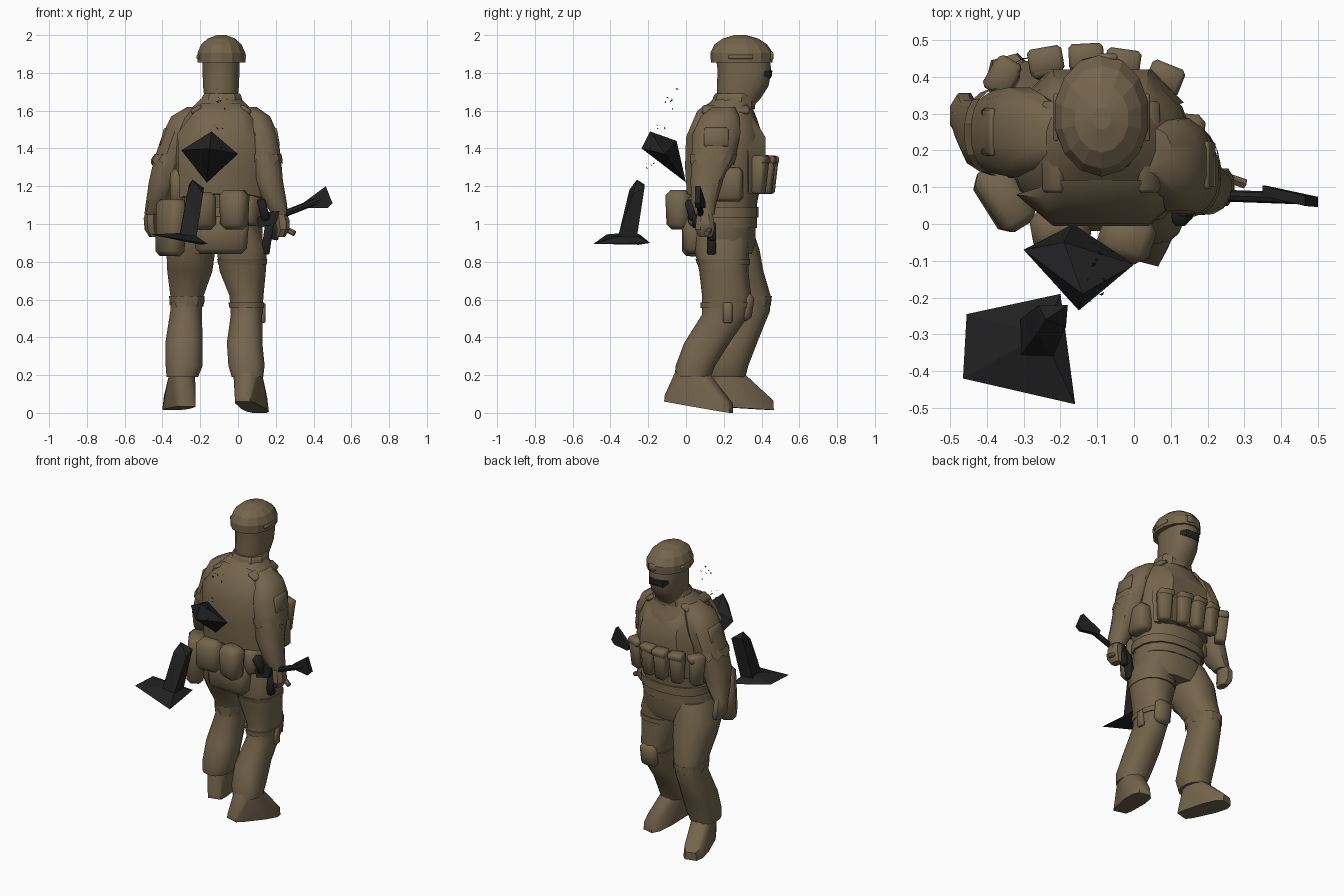
import bpy, bmesh, math, random
from mathutils import Vector, Euler, Matrix

random.seed(4)


def material(name, rgb):
    m = bpy.data.materials.new(name)
    m.diffuse_color = (*rgb, 1)
    return m


KHAKI = material("khaki cloth", (0.175, 0.129, 0.072))
BLACK = material("gun black", (0.016, 0.016, 0.017))


def finish(name, bm, mat, angle=35):
    bmesh.ops.recalc_face_normals(bm, faces=bm.faces)
    me = bpy.data.meshes.new(name)
    bm.to_mesh(me)
    bm.free()
    me.materials.append(mat)
    ob = bpy.data.objects.new(name, me)
    bpy.context.collection.objects.link(ob)
    bpy.ops.object.select_all(action='DESELECT')
    ob.select_set(True)
    bpy.context.view_layer.objects.active = ob
    bpy.ops.object.shade_smooth_by_angle(angle=math.radians(angle))
    return ob


def loft(name, rings, mat=KHAKI, n=14, power=0.85, angle=35, jag=0):
    """Skin horizontal rings given as (x, y, z, radius x, radius y); jag zigzags the lowest ring."""
    bm = bmesh.new()
    loops = []
    for k, (x, y, z, rx, ry) in enumerate(rings):
        loop = []
        for i in range(n):
            a = math.tau * (i + 0.5) / n
            c, s = math.cos(a), math.sin(a)
            dz = jag * (i % 2) if k == 0 else 0
            loop.append(bm.verts.new((x + math.copysign(abs(c) ** power, c) * rx,
                                      y + math.copysign(abs(s) ** power, s) * ry, z + dz)))
        loops.append(loop)
    for a, b in zip(loops, loops[1:]):
        for i in range(n):
            j = (i + 1) % n
            bm.faces.new((a[i], a[j], b[j], b[i]))
    if not jag:
        bm.faces.new(loops[0])
        bm.faces.new(loops[-1])
    return finish(name, bm, mat, angle)


def box(name, loc, size, rot=(0, 0, 0), mat=KHAKI, bevel=0.015, taper=1.0):
    """Bevelled box; taper scales its lower end."""
    bm = bmesh.new()
    bmesh.ops.create_cube(bm, size=1)
    for v in bm.verts:
        k = taper if v.co.z < 0 else 1
        v.co = Vector((v.co.x * size[0] * k, v.co.y * size[1] * k, v.co.z * size[2]))
    if bevel:
        bmesh.ops.bevel(bm, geom=bm.edges[:], offset=bevel, segments=1, affect='EDGES')
    r = Euler([math.radians(a) for a in rot]).to_matrix().to_4x4()
    bm.transform(Matrix.Translation(loc) @ r)
    return finish(name, bm, mat, 50)


def hull(name, pts, mat=BLACK, angle=10):
    bm = bmesh.new()
    for p in pts:
        bm.verts.new(p)
    res = bmesh.ops.convex_hull(bm, input=bm.verts[:])
    junk = [g for g in res["geom_interior"] if isinstance(g, bmesh.types.BMVert)]
    bmesh.ops.delete(bm, geom=junk, context='VERTS')
    return finish(name, bm, mat, angle)


def bar(name, p, q, w, h, mat=BLACK, n=8):
    """Straight rod from p to q with an oval section."""
    p, q = Vector(p), Vector(q)
    bm = bmesh.new()
    bmesh.ops.create_cone(bm, cap_ends=True, segments=n, radius1=0.5, radius2=0.5,
                          depth=(q - p).length)
    for v in bm.verts:
        v.co.x *= w
        v.co.y *= h
    bm.transform(Matrix.Translation((p + q) / 2) @ (q - p).to_track_quat('Z', 'Y').to_matrix().to_4x4())
    return finish(name, bm, mat)


# head, helmet and glasses
loft("head", [(-.09, .26, 1.6, .085, .095), (-.09, .27, 1.64, .087, .1), (-.09, .28, 1.665, .09, .115),
              (-.09, .3, 1.73, .097, .137), (-.09, .31, 1.81, .1, .142), (-.09, .3, 1.88, .1, .142)])
loft("helmet", [(-.088, .295, 1.855, .13, .163), (-.088, .295, 1.905, .13, .166),
                (-.088, .29, 1.95, .11, .14), (-.088, .288, 1.982, .074, .094),
                (-.088, .287, 2.0, .025, .03)], n=14, power=1, angle=12)
box("helmet_mount", (-.07, .453, 1.89), (.05, .02, .045), bevel=.006)
for s in (-1, 1):
    box("helmet_rail", (-.088 + s * .124, .29, 1.885), (.014, .13, .022), bevel=.004)
hull("glasses", [(-.09 + s * x, y, z) for s in (-1, 1) for x, y, z in
                 ((.012, .457, 1.81), (.012, .455, 1.785), (.05, .448, 1.815), (.05, .445, 1.768),
                  (.075, .41, 1.81), (.075, .405, 1.785))])

# torso, collar and belt
loft("torso", [(-.09, .21, .98, .22, .165), (-.09, .21, 1.1, .215, .165), (-.09, .2, 1.18, .23, .19),
               (-.09, .205, 1.35, .25, .205), (-.09, .205, 1.47, .245, .2), (-.09, .21, 1.56, .205, .165),
               (-.09, .225, 1.62, .15, .125), (-.09, .25, 1.665, .105, .1)], n=18)
loft("collar", [(-.09, .245, 1.61, .125, .12), (-.085, .255, 1.675, .108, .11), (-.085, .255, 1.69, .1, .1)],
     n=10, angle=15)
loft("belt", [(-.09, .21, 1.035, .232, .175), (-.09, .21, 1.09, .232, .175)], n=18)
loft("hips", [(-.1, .2, .84, .2, .15), (-.1, .2, .9, .235, .17), (-.09, .205, 1.04, .22, .165)], n=16)
hull("vest_front", [(-.09 + s * x, y, z) for s in (-1, 1) for x, y, z in
                    ((.21, .33, 1.16), (.225, .33, 1.36), (.17, .31, 1.55), (.13, .405, 1.17),
                     (.14, .42, 1.32), (.13, .42, 1.46), (.12, .36, 1.56), (.09, .31, 1.61))], KHAKI, 40)
hull("vest_back", [(-.09 + s * x, y, z) for s in (-1, 1) for x, y, z in
                   ((.22, .08, 1.14), (.23, .08, 1.48), (.13, .005, 1.16), (.13, -.005, 1.3),
                    (.13, .0, 1.46), (.16, .07, 1.57), (.1, .06, 1.6), (.1, .12, 1.64))], KHAKI, 40)
for s in (-1, 1):
    box("shoulder_strap", (-.09 + s * .13, .21, 1.605), (.065, .25, .03), (0, s * 30, 0), bevel=.01)

# arms and hands
loft("left_arm", [(-.22, .25, 1.62, .05, .06), (-.275, .25, 1.57, .08, .105), (-.31, .25, 1.48, .09, .125),
                  (-.36, .25, 1.34, .088, .115), (-.395, .24, 1.22, .08, .1),
                  (-.43, .265, 1.11, .06, .075), (-.455, .285, 1.05, .042, .052)], n=12)
loft("left_hand", [(-.455, .285, 1.08, .03, .042), (-.465, .295, 1.03, .037, .06),
                   (-.46, .3, .97, .037, .06), (-.445, .3, .93, .025, .04)], n=8)
loft("right_arm", [(.05, .2, 1.62, .05, .06), (.092, .18, 1.57, .08, .105), (.12, .162, 1.48, .092, .13),
                   (.14, .145, 1.35, .09, .12), (.16, .11, 1.23, .08, .088),
                   (.197, .095, 1.12, .062, .07), (.222, .1, 1.05, .045, .052)], n=12)
loft("right_hand", [(.225, .1, 1.07, .03, .04), (.235, .1, 1.02, .04, .05),
                    (.24, .1, .97, .035, .055), (.225, .105, .93, .025, .035)], n=8)
for name, x, y, tilt in (("left_sleeve_patch", -.395, .25, 14), ("right_sleeve_patch", .205, .16, -10)):
    box(name, (x, y, 1.46), (.018, .13, .1), (0, tilt, 0), bevel=.007)
loft("left_sleeve_cuff", [(-.37, .25, 1.31, .092, .119), (-.352, .25, 1.37, .091, .12)], n=20, angle=15, jag=.03)
loft("right_sleeve_cuff", [(.145, .136, 1.31, .092, .117), (.137, .147, 1.37, .094, .125)], n=20, angle=15, jag=.03)

# legs: left one forward, right one back
loft("left_leg", [(-.22, .2, .98, .1, .15), (-.25, .23, .86, .132, .16), (-.255, .27, .75, .122, .14),
                  (-.27, .33, .62, .09, .118), (-.275, .33, .54, .085, .115),
                  (-.285, .265, .38, .1, .115), (-.285, .22, .25, .1, .11),
                  (-.295, .215, .19, .085, .1)])
loft("right_leg", [(0, .2, .98, .11, .15), (.02, .19, .86, .135, .145), (.025, .2, .75, .125, .13),
                   (.045, .215, .62, .092, .13), (.045, .21, .52, .085, .125),
                   (.035, .11, .37, .096, .12), (.045, .05, .25, .098, .105),
                   (.05, .035, .19, .085, .095)])
loft("left_knee_tear", [(-.272, .33, .56, .092, .122), (-.27, .33, .62, .095, .125)], n=22, angle=15, jag=.04)
loft("right_knee_strap", [(.045, .212, .555, .092, .135), (.044, .214, .585, .097, .138)])
box("right_knee_pad", (.045, .325, .56), (.12, .06, .15), (-8, 0, 0), bevel=.025)
box("right_knee_buckle", (.13, .22, .53), (.03, .05, .11), bevel=.008)
loft("right_thigh_strap", [(.024, .2, .785, .132, .14), (.022, .195, .815, .136, .145)])


# boots: sole from heel to toe, sloping straight up to the ankle
def boot(name, heel, toe, ankle, rx, ry):
    heel, toe = Vector(heel), Vector(toe)
    d = (toe - heel).normalized()
    side = Vector((-d.y, d.x, 0)).normalized()
    pts = []
    for t, w, h in ((0, .042, .03), (.15, .055, .05), (.6, .068, .08), (.87, .062, .075), (1, .038, .05)):
        for s in (-1, 1):
            c = heel.lerp(toe, t)
            pts += [c + side * s * w, c + side * s * w * .85 + Vector((0, 0, h))]
    for i in range(10):
        a = math.tau * i / 10
        pts.append(Vector(ankle) + Vector((rx * math.cos(a), ry * math.sin(a), 0)))
    hull(name, pts, KHAKI, 40)


boot("left_boot", (-.265, .13, .035), (-.352, .455, .015), (-.295, .225, .21), .068, .085)
boot("right_boot", (.025, -.105, .06), (.115, .24, .0), (.05, .03, .22), .075, .09)

# ammunition pouches across the chest
for x, y, turn in ((-.355, .405, 60), (-.24, .445, 10), (-.13, .455, 3), (-.03, .44, -8), (.085, .4, -22)):
    box("chest_pouch", (x, y - .012, 1.26), (.09, .08, .2), (-4, 0, turn), bevel=.012, taper=.8)
    box("pouch_flap", (x, y, 1.34), (.095, .07, .045), (-4, 0, turn), bevel=.01)
box("right_side_pouch", (.14, .225, 1.21), (.1, .15, .18), (0, 0, -5), bevel=.02)
box("left_side_pouch", (-.32, .2, 1.2), (.08, .15, .18), bevel=.02)

# bags hung on the back of the belt
box("middle_back_pouch", (-.02, -.035, 1.075), (.15, .13, .21), (0, 0, -18), bevel=.03, taper=.9)
box("inner_back_pouch", (-.2, -.01, 1.07), (.16, .12, .2), (0, 0, 10), bevel=.03)
box("left_hip_bag", (-.355, .07, .98), (.11, .19, .3), (0, 3, 32), bevel=.025, taper=.92)
box("low_back_bag", (-.09, .05, .94), (.3, .14, .2), (0, 0, 0), bevel=.03, taper=.9)
box("right_hip_pouch", (.07, .07, 1.07), (.08, .12, .16), (0, 0, -35), bevel=.02)

# slung rifle held in the right hand
bar("stock_tube", (.16, .08, 1.02), (.44, .07, 1.13), .032, .036)
hull("stock_butt", [(x, y + d, z) for d in (-.014, .014) for x, y, z in
                    ((.35, .09, 1.115), (.36, .09, 1.085), (.465, .063, 1.2), (.5, .06, 1.11),
                     (.475, .064, 1.085))])
hull("receiver", [(x, y, z) for y in (.035, .1) for x, z in
                  ((.1, 1.03), (.11, .98), (.2, 1.0), (.22, 1.07), (.14, 1.06))])
box("rifle_sight", (.135, .035, 1.075), (.045, .06, .11), (15, -15, 0), BLACK, .01)
box("magazine", (.155, .135, .92), (.045, .045, .16), (0, 8, 0), BLACK, .006)
box("trigger_grip", (.2, .14, .96), (.04, .04, .09), (0, 10, 0), BLACK, .006)
bar("thumb", (.24, .13, .98), (.3, .11, .95), .03, .03, KHAKI, 6)

# loose black pieces behind the back
hull("back_plate", [(-.3, -.07, 1.39), (-.14, -.19, 1.49), (0, -.11, 1.37), (-.165, .0, 1.22),
                    (-.15, -.235, 1.4), (-.19, -.05, 1.44)])
hull("hanging_base", [(-.455, -.245, .945), (-.2, -.19, .9), (-.16, -.49, .895), (-.465, -.42, .945),
                      (-.25, -.3, .955), (-.2, -.25, .89)])
hull("hanging_post", [(x, y, z) for x, y, z in
                      ((-.31, -.36, .93), (-.22, -.36, .93), (-.22, -.26, .93), (-.31, -.26, .94),
                       (-.265, -.3, 1.18), (-.185, -.28, 1.16), (-.18, -.22, 1.19), (-.26, -.22, 1.21),
                       (-.24, -.26, 1.235))])
for i in range(18):
    t = random.random()
    c = Vector((-.13 + .05 * t, -.2 + .13 * t, 1.3 + .4 * t)) + Vector(
        [random.uniform(-.03, .03) for _ in range(3)])
    hull("fragment", [c + Vector([random.uniform(-.008, .008) for _ in range(3)]) for _ in range(4)])
